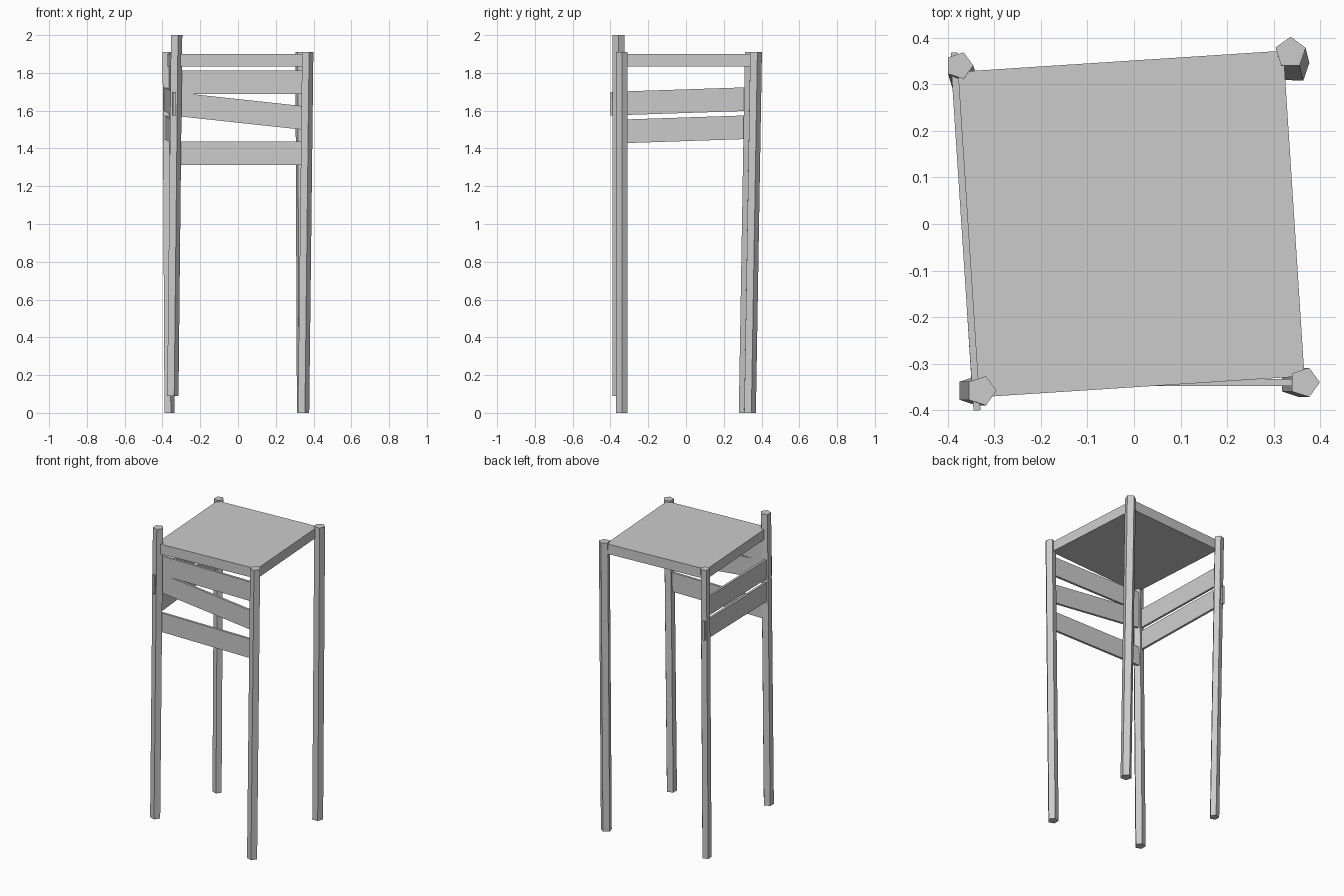
import bpy
import bmesh
from math import cos, sin, radians, tau
from mathutils import Vector

cube = bpy.data.objects.get("Cube")
if cube:
    bpy.data.objects.remove(cube, do_unlink=True)

grey = bpy.data.materials.new("plain grey")
grey.use_nodes = True
GREY = (0.6, 0.6, 0.6, 1)
grey.diffuse_color = GREY
grey.node_tree.nodes["Principled BSDF"].inputs["Base Color"].default_value = GREY


def prism(name, ring, offset):
    """Extrude a flat ring of points along an offset vector."""
    bm = bmesh.new()
    face = bm.faces.new([bm.verts.new(p) for p in ring])
    grown = bmesh.ops.extrude_face_region(bm, geom=[face], use_keep_orig=True)
    moved = [g for g in grown["geom"] if isinstance(g, bmesh.types.BMVert)]
    bmesh.ops.translate(bm, verts=moved, vec=offset)
    bmesh.ops.recalc_face_normals(bm, faces=bm.faces)
    mesh = bpy.data.meshes.new(name)
    bm.to_mesh(mesh)
    bm.free()
    mesh.materials.append(grey)
    obj = bpy.data.objects.new(name, mesh)
    bpy.context.collection.objects.link(obj)


def leg(name, top, foot_shift, turn=0, radius=0.033):
    """Five-sided leg that leans from its top to a shifted foot."""
    top = Vector(top)
    angles = [radians(turn) + tau * i / 5 for i in range(5)]
    ring = [top + radius * Vector((cos(a), sin(a), 0)) for a in angles]
    prism(name, ring, Vector((*foot_shift, -1.91)))


def slat(name, start, end, height=0.125, thick=0.015):
    """Upright board between two points on its centre line."""
    start, end = Vector(start), Vector(end)
    along = end - start
    side = along.cross(Vector((0, 0, 1))).normalized() * thick / 2
    up = Vector((0, 0, height / 2))
    prism(name, [start + side + up, start - side + up,
                 start - side - up, start + side - up], along)


# Legs
leg("front_right_leg", (-0.328, -0.358, 2.0), (-0.02, 0))
leg("front_left_leg", (0.366, -0.34, 1.91), (-0.022, 0))
leg("back_right_leg", (-0.375, 0.34, 1.91), (0.01, -0.032), radius=0.03)
leg("back_left_leg", (0.336, 0.368, 1.91), (0.008, -0.032), turn=17, radius=0.034)

# Seat: a square slightly turned about the vertical
seat = [Vector((-0.006 + 0.495 * cos(a), 0.495 * sin(a), 1.9))
        for a in (radians(48.7) + tau * i / 4 for i in range(4))]
prism("seat", seat, Vector((0, 0, -0.065)))

# Front slats
for name, left_z, right_z in (("upper", 1.75, 1.75),
                              ("middle", 1.635, 1.56),
                              ("lower", 1.375, 1.375)):
    slat(name + "_front_slat", (-0.335, -0.34, left_z), (0.36, -0.34, right_z))

# Side slats, each poking through one leg
slat("upper_side_slat", (-0.337, -0.4, 1.637), (-0.384, 0.32, 1.661))
slat("lower_side_slat", (-0.341, -0.345, 1.49), (-0.386, 0.368, 1.514))
